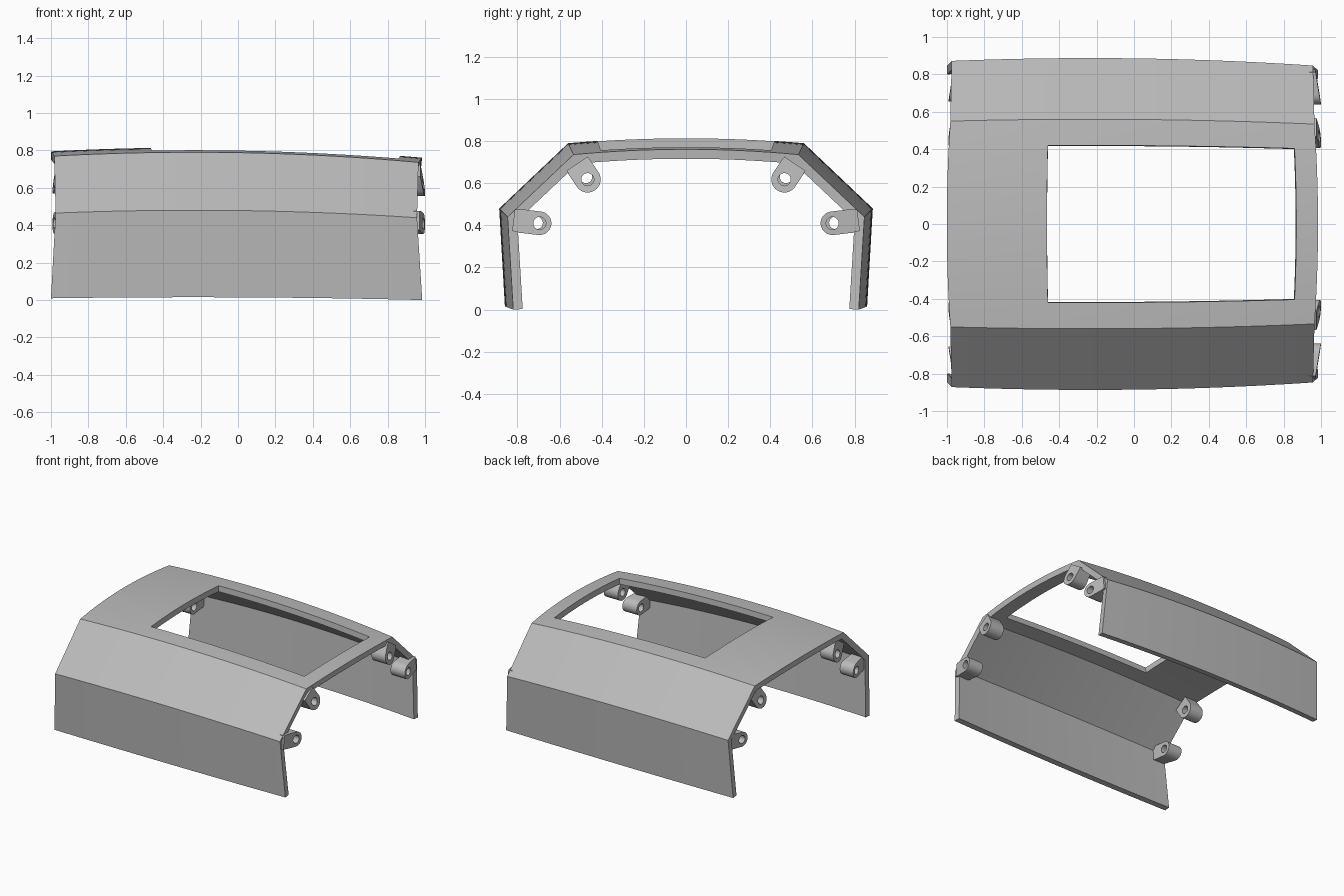
import bpy, bmesh, math

cube = bpy.data.objects.get("Cube")
if cube:
    bpy.data.objects.remove(cube, do_unlink=True)

grey = bpy.data.materials.new("plain grey")
grey.use_nodes = True
colour = (0.5, 0.5, 0.5, 1)
grey.diffuse_color = colour
grey.node_tree.nodes["Principled BSDF"].inputs["Base Color"].default_value = colour


def add_object(name, bm):
    mesh = bpy.data.meshes.new(name)
    bm.to_mesh(mesh)
    bm.free()
    mesh.materials.append(grey)
    obj = bpy.data.objects.new(name, mesh)
    bpy.context.collection.objects.link(obj)
    return obj


def smooth(obj, angle):
    bpy.ops.object.select_all(action='DESELECT')
    obj.select_set(True)
    bpy.context.view_layer.objects.active = obj
    for mod in list(obj.modifiers):
        bpy.ops.object.modifier_apply(modifier=mod.name)
    bpy.ops.object.shade_smooth_by_angle(angle=math.radians(angle))


# Half section: y, z, inward y and z taper, left end and right end
BOTTOM = (0.86, 0.015, 1.0, 0.375, 1.0, 0.985)
CREASE = (0.887, 0.48, 1.0, 1.0, 0.975, 0.957)
CORNER = (0.56, 0.79, 0.65, 1.35, 0.982, 0.965)


def shell_point(station, side, t):
    y, z, ty, tz, left, right = station
    d = 0.026 * (t + 0.24) ** 2
    return (t * (left if t < 0 else right), side * (y - ty * d), z - tz * d)


def roof_point(s, t):
    # crowned roof between the two corners, s runs from -1 to 1
    x, y, z = shell_point(CORNER, 1, t)
    crown = 1 - s * s
    return (x + 0.019 * t * crown, y * s, z + 0.025 * crown)


# Shell: a sheet of rows and columns with a window, then thickened
def spread(a, b, n):
    return [a + (b - a) * i / n for i in range(n)]


WIN_LEFT, WIN_RIGHT, WIN_SIDE = -0.465, 0.882, 0.75
columns = spread(-1, WIN_LEFT, 8) + spread(WIN_LEFT, WIN_RIGHT, 18) + spread(WIN_RIGHT, 1, 3) + [1]
roof = spread(-1, -WIN_SIDE, 3) + spread(-WIN_SIDE, WIN_SIDE, 14) + spread(WIN_SIDE, 1, 3) + [1]

bm = bmesh.new()
grid = []
for t in columns:
    pts = [shell_point(BOTTOM, -1, t), shell_point(CREASE, -1, t)]
    pts += [roof_point(s, t) for s in roof]
    pts += [shell_point(CREASE, 1, t), shell_point(BOTTOM, 1, t)]
    grid.append([bm.verts.new(p) for p in pts])
for j in range(len(columns) - 1):
    tm = (columns[j] + columns[j + 1]) / 2
    for i in range(len(grid[0]) - 1):
        on_roof = 2 <= i < len(roof) + 1
        if on_roof and WIN_LEFT < tm < WIN_RIGHT:
            if abs(roof[i - 2] + roof[i - 1]) / 2 < WIN_SIDE:
                continue
        bm.faces.new((grid[j][i], grid[j + 1][i], grid[j + 1][i + 1], grid[j][i + 1]))
loose = [v for v in bm.verts if not v.link_faces]
bmesh.ops.delete(bm, geom=loose, context='VERTS')
shell = add_object("cover_shell", bm)
wall = shell.modifiers.new("wall", 'SOLIDIFY')
wall.thickness = 0.045
wall.offset = -1
wall.use_even_offset = True
smooth(shell, 20)


# Mounting lugs: rounded tabs with a through hole
def lug(name, end, side, cy, cz, direction, length, radius):
    hole, n = 0.03, 32
    norm = math.hypot(*direction)
    uy, uz = direction[0] / norm, direction[1] / norm
    tip = 1.0 if end > 0 else 0.992
    if end < 0:
        cy, cz = cy + 0.015 * uy, cz + 0.015 * uz
    bm = bmesh.new()

    def vert(u, v, outer):
        x = tip - 0.16 * (u + radius) if outer else 0.875
        return bm.verts.new((end * x, side * (cy + u * uy - v * uz), cz + u * uz + v * uy))

    rings = []
    for k in range(n):
        a = 2 * math.pi * k / n
        c, s = math.cos(a), math.sin(a)
        reach = radius if c <= 0 else 1 / max(c / length, abs(s) / radius)
        rings.append([vert(c * reach, s * reach, True), vert(c * reach, s * reach, False),
                      vert(c * hole, s * hole, False), vert(c * hole, s * hole, True)])
    for k in range(n):
        p, q = rings[k], rings[(k + 1) % n]
        for m in range(4):
            w = (m + 1) % 4
            bm.faces.new((p[m], q[m], q[w], p[w]))
    bmesh.ops.recalc_face_normals(bm, faces=bm.faces)
    smooth(add_object(name, bm), 30)


for end, end_name in ((-1, "right"), (1, "left")):
    for side, side_name in ((-1, "front"), (1, "back")):
        tag = f"{end_name}_{side_name}"
        lug("upper_lug_" + tag, end, side, 0.467, 0.618, (0.55, 0.83), 0.09, 0.062)
        lug("lower_lug_" + tag, end, side, 0.695, 0.41, (1, 0.12), 0.125, 0.056)
